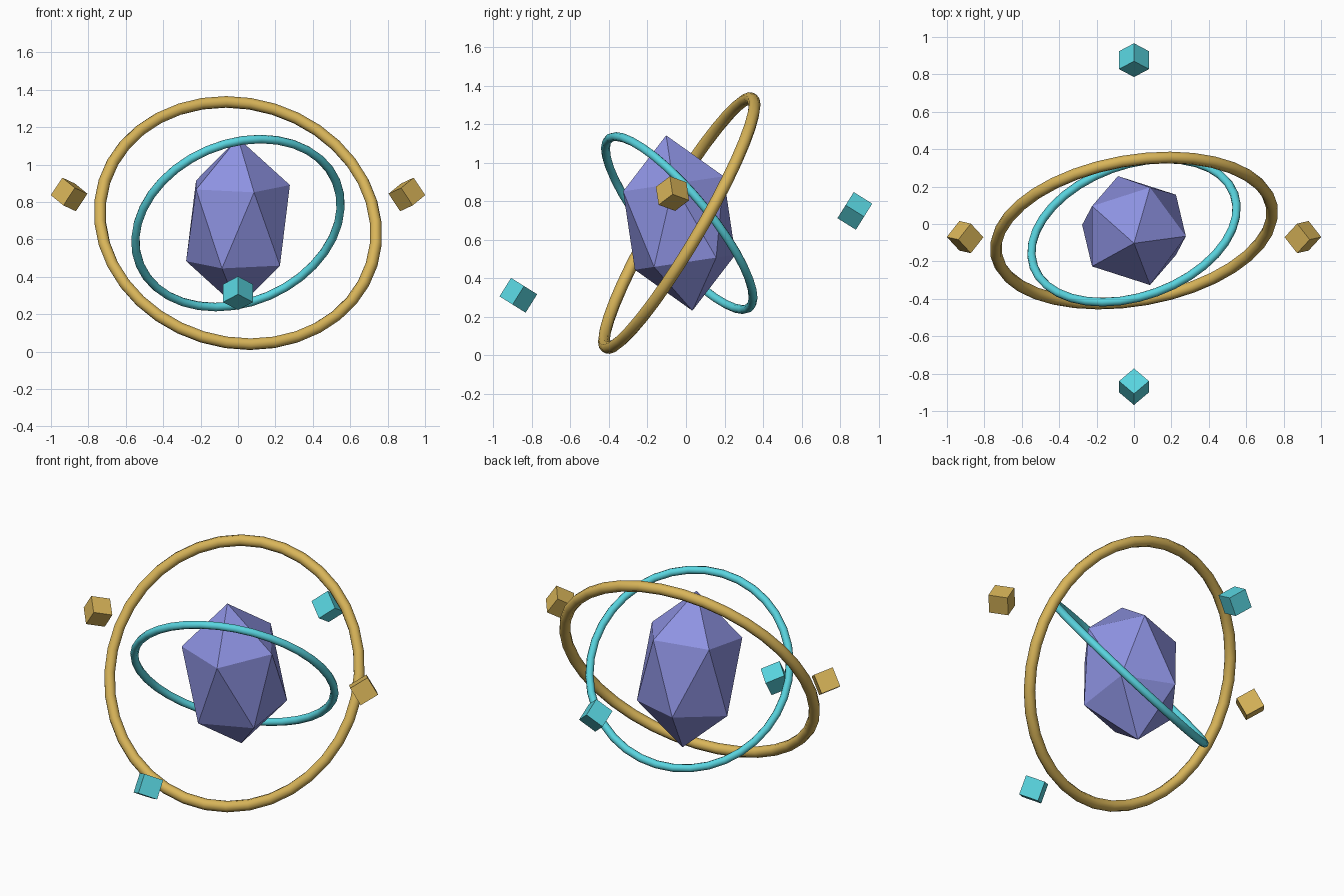
import bpy
from math import radians
from mathutils import Matrix

if "Cube" in bpy.data.objects:
    bpy.data.objects.remove(bpy.data.objects["Cube"], do_unlink=True)

CENTRE = (0, -0.035, 0.687)
TILT = Matrix.Rotation(radians(8.5), 4, 'X')


def material(name, rgb):
    mat = bpy.data.materials.new(name)
    mat.use_nodes = True
    colour = (*rgb, 1)
    mat.diffuse_color = colour
    mat.node_tree.nodes["Principled BSDF"].inputs["Base Color"].default_value = colour
    return mat


violet = material("violet crystal", (0.27, 0.29, 0.76))
gold = material("warm gold", (0.69, 0.46, 0.10))
cyan = material("bright cyan", (0.10, 0.66, 0.74))


def finish(name, mat, matrix):
    obj = bpy.context.object
    obj.name = name
    obj.data.materials.append(mat)
    obj.matrix_world = matrix
    return obj


def ring(name, mat, radius, tube, tip, turn):
    bpy.ops.mesh.primitive_torus_add(major_radius=radius, minor_radius=tube,
                                     major_segments=36, minor_segments=8)
    bpy.ops.object.shade_smooth()
    spin = Matrix.Rotation(radians(turn), 4, 'Z') @ Matrix.Rotation(radians(tip), 4, 'X')
    finish(name, mat, Matrix.Translation(CENTRE) @ spin)


def small_cube(name, mat, place, rotation):
    bpy.ops.mesh.primitive_cube_add(size=0.113)
    quarter = Matrix.Rotation(radians(45), 4, 'Z')
    finish(name, mat, Matrix.Translation(place) @ rotation @ quarter)


# Faceted crystal, stretched upright and leaning forward
bpy.ops.mesh.primitive_ico_sphere_add(subdivisions=1, radius=1)
stretch = Matrix.Diagonal((0.31, 0.31, 0.46, 1))
finish("crystal", violet, Matrix.Translation(CENTRE) @ TILT @ stretch)

# Two tilted orbit rings
ring("outer_ring", gold, 0.748, 0.032, 60, 10)
ring("inner_ring", cyan, 0.57, 0.023, -52, 20)

# Floating cubes, a mirrored gold pair and a cyan pair
for side, sign in (("left", 1), ("right", -1)):
    lean = Matrix.Rotation(radians(-33 * sign), 4, 'Y')
    small_cube(side + "_cube", gold, (0.903 * sign, -0.07, 0.84), TILT @ lean)
small_cube("front_cube", cyan, (0, -0.87, 0.312), Matrix.Rotation(radians(-32), 4, 'X'))
small_cube("back_cube", cyan, (0, 0.876, 0.75), Matrix.Rotation(radians(58), 4, 'X'))
